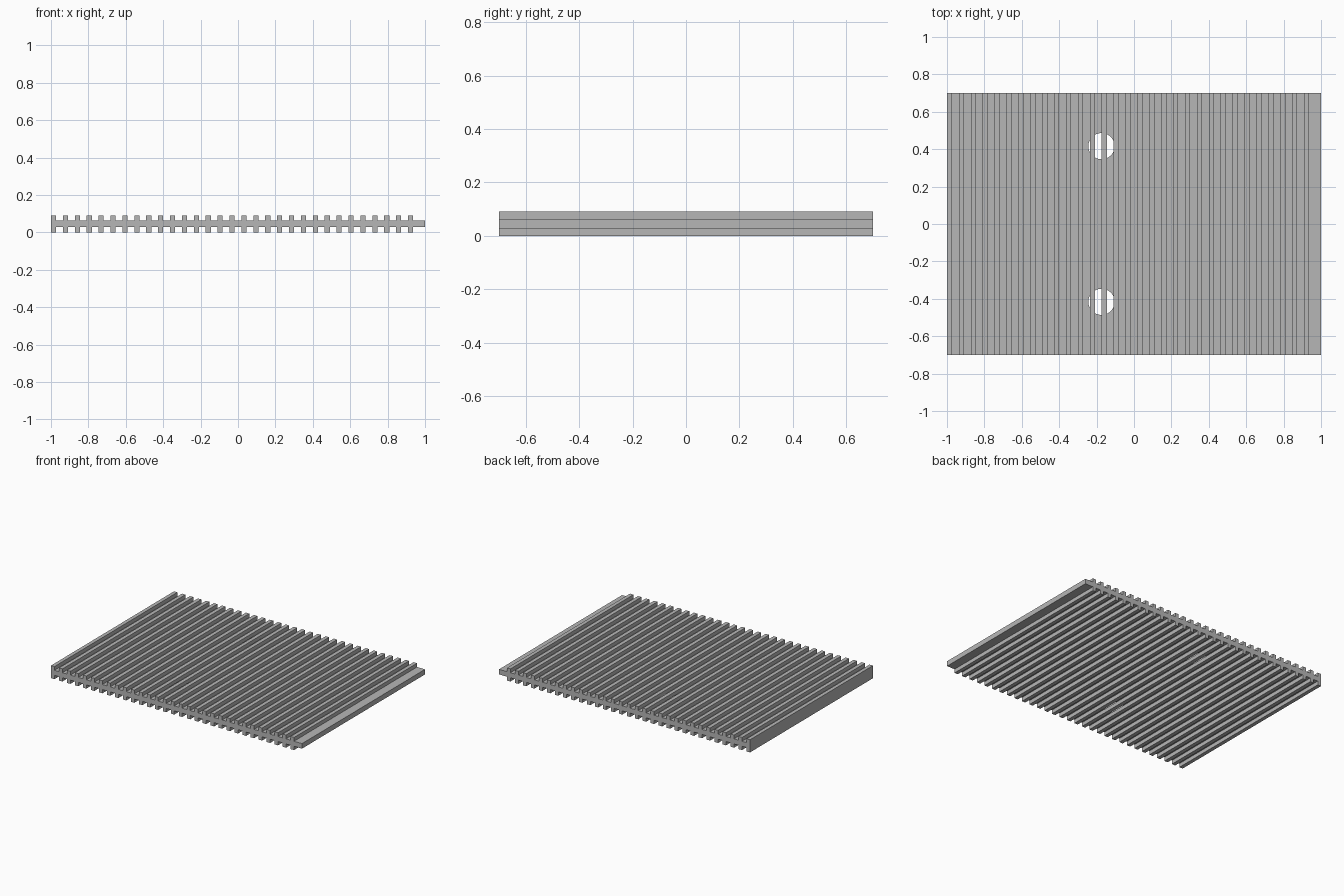
import bpy

cube = bpy.data.objects.get("Cube")
if cube:
    bpy.data.objects.remove(cube, do_unlink=True)

U = 2 / 220            # module: the plate is 220 units long
LENGTH, DEPTH = 220 * U, 154 * U
RIB, CORE, PITCH, COUNT = 3 * U, 4 * U, 7 * U, 31

grey = bpy.data.materials.new("plain grey")
grey.use_nodes = True
colour = (0.47, 0.47, 0.47, 1)
grey.diffuse_color = colour
grey.node_tree.nodes["Principled BSDF"].inputs["Base Color"].default_value = colour


def box(name, size, centre):
    bpy.ops.mesh.primitive_cube_add(size=1, location=centre)
    ob = bpy.context.object
    ob.name = name
    ob.scale = size
    bpy.ops.object.transform_apply(location=False, rotation=False, scale=True)
    ob.data.materials.append(grey)
    return ob


# Core plate between the two layers of ribs
plate = box("core_plate", (LENGTH, DEPTH, CORE), (0, 0, RIB + CORE / 2))

# Two round holes through the core only; the ribs run across them
for y in (-0.416, 0.416):
    bpy.ops.mesh.primitive_cylinder_add(vertices=48, radius=0.07, depth=0.3,
                                        location=(-0.174, y, RIB))
    cutter = bpy.context.object
    cutter.name = "hole_cutter"
    cutter.hide_render = True
    cutter.data.materials.append(grey)
    cut = plate.modifiers.new("hole", "BOOLEAN")
    cut.operation = "DIFFERENCE"
    cut.solver = "EXACT"
    cut.object = cutter
    bpy.context.view_layer.objects.active = plate
    bpy.ops.object.modifier_apply(modifier=cut.name)
    bpy.data.objects.remove(cutter, do_unlink=True)

# Square ribs on both faces, leaving a bare strip at the +x end
for name, z in (("bottom_ribs", RIB / 2), ("top_ribs", RIB + CORE + RIB / 2)):
    ribs = box(name, (RIB, DEPTH, RIB), (-LENGTH / 2 + RIB / 2, 0, z))
    row = ribs.modifiers.new("row", "ARRAY")
    row.count = COUNT
    row.use_relative_offset = False
    row.use_constant_offset = True
    row.constant_offset_displace = (PITCH, 0, 0)
